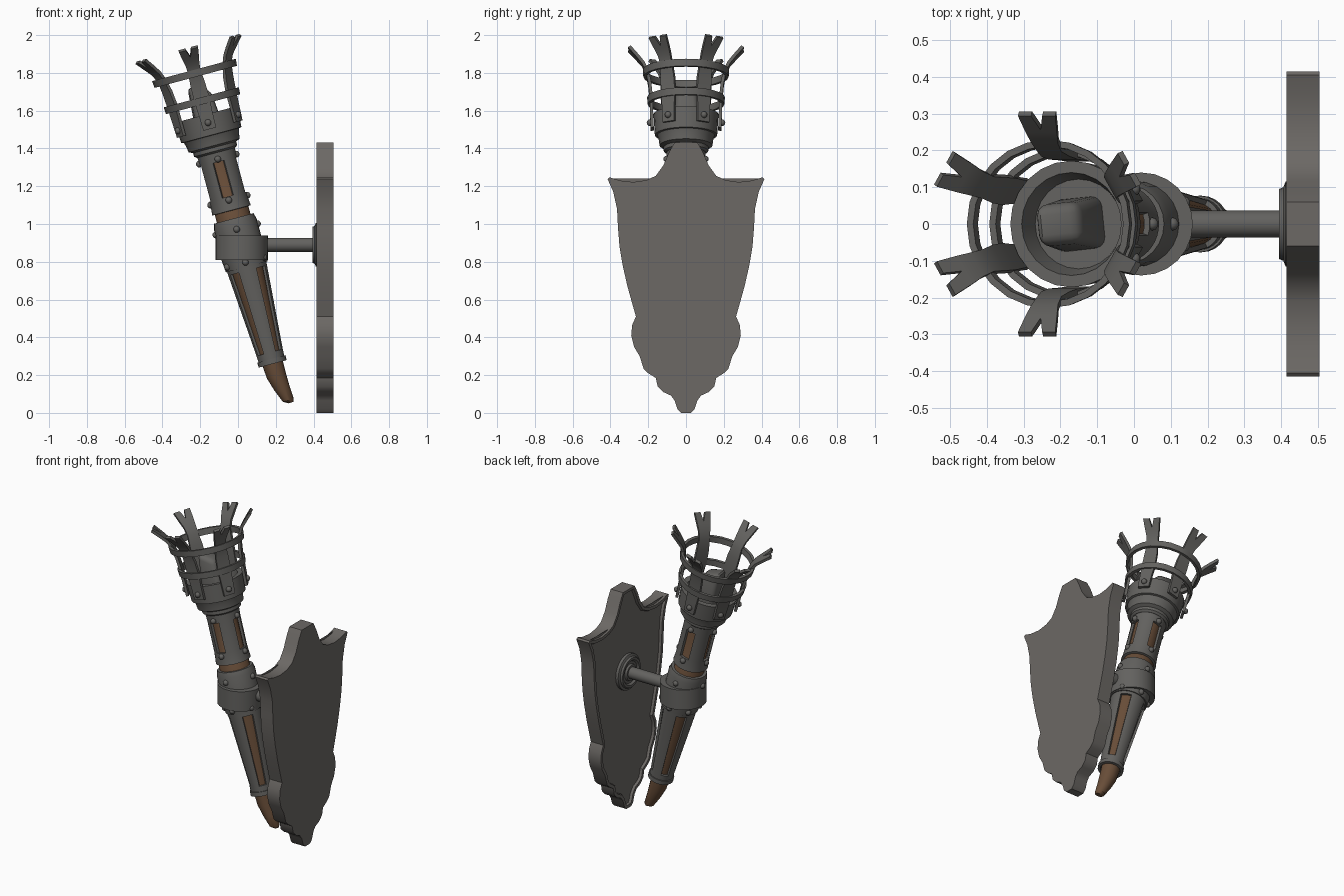
import bpy, bmesh, math
from mathutils import Matrix, Vector

if "Cube" in bpy.data.objects:
    bpy.data.objects.remove(bpy.data.objects["Cube"])


def material(name, rgb):
    m = bpy.data.materials.new(name)
    m.diffuse_color = (*rgb, 1)
    m.use_nodes = True
    m.node_tree.nodes["Principled BSDF"].inputs["Base Color"].default_value = m.diffuse_color
    return m


IRON = material("dark iron", (0.125, 0.122, 0.115))
PLATE = material("plate iron", (0.15, 0.14, 0.13))
WOOD = material("brown wood", (0.14, 0.075, 0.04))

# Torch axis leans 15 degrees away from the wall
TORCH = Matrix.Translation((0.02, 0, 0.87)) @ Matrix.Rotation(math.radians(-15), 4, 'Y')


def finish(name, bm, mat, matrix, thick=0, offset=-1.0, angle=35):
    bm.transform(matrix)
    me = bpy.data.meshes.new(name)
    bm.to_mesh(me)
    bm.free()
    me.materials.append(mat)
    ob = bpy.data.objects.new(name, me)
    bpy.context.collection.objects.link(ob)
    if thick:
        mod = ob.modifiers.new("thickness", 'SOLIDIFY')
        mod.thickness = thick
        mod.offset = offset
        bpy.context.view_layer.objects.active = ob
        ob.select_set(True)
        bpy.ops.object.modifier_apply(modifier=mod.name)
    bpy.ops.object.select_all(action='DESELECT')
    bpy.context.view_layer.objects.active = ob
    ob.select_set(True)
    bpy.ops.object.shade_smooth_by_angle(angle=math.radians(angle))
    ob.select_set(False)
    return ob


def lathe(name, profile, mat, matrix=TORCH, n=24, loop=False, cap=True, slots=None, thick=0):
    """profile: (radius, height[, sideways shift]) going up the outside.
    slots: (row, first angle, count, columns wide) removes openings."""
    bm = bmesh.new()
    rings = []
    for p in profile:
        dx = p[2] if len(p) > 2 else 0
        rings.append([bm.verts.new((p[0] * math.cos(2 * math.pi * j / n) + dx,
                                    p[0] * math.sin(2 * math.pi * j / n), p[1]))
                      for j in range(n)])
    rows = len(rings) if loop else len(rings) - 1
    for i in range(rows):
        a, b = rings[i], rings[(i + 1) % len(rings)]
        for j in range(n):
            if slots and i == slots[0]:
                period = n // slots[2]
                start = round(slots[1] / 360 * n) - slots[3] // 2
                if (j - start) % period < slots[3]:
                    continue
            k = (j + 1) % n
            bm.faces.new((a[j], a[k], b[k], b[j]))
    if cap and not loop:
        bm.faces.new(rings[0][::-1])
        bm.faces.new(rings[-1])
    return finish(name, bm, mat, matrix, thick)


def rivets(name, r, s, count, start, size=0.018):
    bm = bmesh.new()
    for k in range(count):
        a = math.radians(start) + 2 * math.pi * k / count
        bmesh.ops.create_uvsphere(bm, u_segments=10, v_segments=6, radius=size,
                                  matrix=Matrix.Translation((r * math.cos(a), r * math.sin(a), s)))
    finish(name, bm, IRON, TORCH, angle=60)


# Wall shield: half outline mirrored, extruded, with a raised rim on the torch side
half = [(0.06, 1.432), (0.09, 1.38), (0.12, 1.31), (0.16, 1.255), (0.21, 1.232), (0.28, 1.222),
        (0.35, 1.23), (0.405, 1.247), (0.415, 1.238), (0.385, 1.17), (0.365, 1.08), (0.36, 0.98),
        (0.352, 0.88), (0.335, 0.78), (0.31, 0.67), (0.285, 0.58), (0.265, 0.51), (0.285, 0.465),
        (0.29, 0.41), (0.275, 0.35), (0.245, 0.3), (0.225, 0.235), (0.2, 0.21), (0.16, 0.185),
        (0.15, 0.14), (0.12, 0.11), (0.08, 0.092), (0.06, 0.065), (0.045, 0.02), (0.025, 0)]
outline = half + [(-y, z) for y, z in reversed(half)]
bm = bmesh.new()
front = bm.faces.new([bm.verts.new((0.415, y, z)) for y, z in outline])
front.normal_update()
if front.normal.x > 0:
    front.normal_flip()
back = [bm.verts.new(v.co + Vector((0.09, 0, 0))) for v in front.verts]
fv = list(front.verts)
for i in range(len(fv)):
    j = (i + 1) % len(fv)
    bm.faces.new((fv[j], fv[i], back[i], back[j]))
bm.faces.new(back[::-1])
bm.normal_update()
bmesh.ops.inset_region(bm, faces=[front], thickness=0.02, depth=0)
bmesh.ops.inset_region(bm, faces=[front], thickness=0.006, depth=-0.015)
finish("wall_shield", bm, PLATE, Matrix.Identity(4))

# Bracket: rosette, rod and level holding ring
to_wall = Matrix.Translation((0.43, 0, 0.89)) @ Matrix.Rotation(math.radians(-90), 4, 'Y')
lathe("rosette_and_rod", [(0.115, 0), (0.115, 0.018), (0.1, 0.024), (0.095, 0.036), (0.08, 0.036),
                          (0.07, 0.024), (0.055, 0.024), (0.05, 0.036), (0.037, 0.036),
                          (0.037, 0.29)], IRON, to_wall)
lathe("holding_ring", [(0.14, -0.065), (0.14, 0.065), (0.1, 0.065), (0.1, -0.065)], IRON,
      Matrix.Translation((0.02, 0, 0.875)), loop=True)

# Wooden shaft with bent pointed foot
lathe("wood_shaft", [(0.014, -0.855, 0.04), (0.03, -0.84, 0.03), (0.042, -0.77, 0.014),
                     (0.052, -0.7, 0.003), (0.056, -0.62), (0.058, -0.58), (0.092, -0.03),
                     (0.092, 0.21), (0.08, 0.23), (0.08, 0.6)], WOOD, n=16)

# Lower slotted sleeve with its lips
lathe("lower_sleeve", [(0.07, -0.62), (0.072, -0.57), (0.106, -0.12), (0.112, -0.03)], IRON,
      n=40, cap=False, slots=(1, 45, 4, 4), thick=0.014)
lathe("sleeve_foot_lip", [(0.06, -0.632), (0.077, -0.632), (0.077, -0.605), (0.06, -0.605)],
      IRON, loop=True)
lathe("sleeve_top_lip", [(0.095, -0.1), (0.114, -0.1), (0.12, -0.03), (0.095, -0.03)],
      IRON, loop=True)
rivets("lower_rivets", 0.115, -0.075, 6, 30)

# Collar above the ring
lathe("upper_collar", [(0.09, 0.0), (0.117, 0.0), (0.117, 0.135), (0.108, 0.165), (0.09, 0.165)],
      IRON, loop=True)
rivets("collar_rivets", 0.115, 0.105, 4, 0)

# Upper slotted sleeve
lathe("upper_sleeve", [(0.106, 0.21), (0.103, 0.235), (0.1, 0.285), (0.1, 0.475), (0.105, 0.56)],
      IRON, n=40, cap=False, slots=(2, 0, 4, 4), thick=0.016)
rivets("sleeve_rivets_low", 0.101, 0.265, 4, 0)
rivets("sleeve_rivets_high", 0.102, 0.49, 4, 0)

# Stepped cup
lathe("cup", [(0.105, 0.525), (0.118, 0.535), (0.118, 0.555), (0.14, 0.565), (0.145, 0.6),
              (0.152, 0.62), (0.165, 0.622), (0.172, 0.735), (0.14, 0.735), (0.122, 0.66)],
      IRON)
rivets("cup_rivets", 0.19, 0.69, 6, 30)

# Blocky torch head with slanted top
bm = bmesh.new()
bmesh.ops.create_cube(bm, size=1)
for v in bm.verts:
    top = v.co.z > 0
    w = 0.11 if top else 0.15
    v.co = Vector((v.co.x * w, v.co.y * w,
                   (0.875 - v.co.x * 0.05) if top else 0.6))
bmesh.ops.bevel(bm, geom=bm.edges[:], offset=0.028, segments=3, affect='EDGES', profile=0.5)
finish("torch_head", bm, IRON, TORCH @ Matrix.Rotation(math.radians(6), 4, 'Z'))

# Six flared straps with forked tips: (height, radius, width)
rows = [(0.655, 0.179, 0.07), (0.74, 0.182, 0.075), (0.82, 0.184, 0.084), (0.9, 0.192, 0.08),
        (0.965, 0.205, 0.068), (1.01, 0.226, 0.074), (1.045, 0.255, 0.088), (1.095, 0.3, 0.105)]
for k in range(6):
    bm = bmesh.new()
    grid = []
    for i, (s, r, w) in enumerate(rows):
        line = []
        for t in (-1, -0.3, 0, 0.3, 1):
            ds, dr = 0, 0
            if i == len(rows) - 1 and t == 0:
                ds, dr = -0.042, -0.038
            line.append(bm.verts.new((r + dr, t * w / 2, s + ds)))
        grid.append(line)
    for a, b in zip(grid, grid[1:]):
        for j in range(4):
            bm.faces.new((a[j], a[j + 1], b[j + 1], b[j]))
    finish(f"strap_{k + 1}", bm, IRON,
           TORCH @ Matrix.Rotation(math.radians(30 + 60 * k), 4, 'Z'), 0.017, 0.0)

# Two cage hoops
for name, r, s in (("lower_hoop", 0.203, 0.81), ("upper_hoop", 0.226, 0.96)):
    lathe(name, [(r, s - 0.019), (r + 0.003, s + 0.019), (r - 0.015, s + 0.019),
                 (r - 0.018, s - 0.019)], IRON, loop=True)
